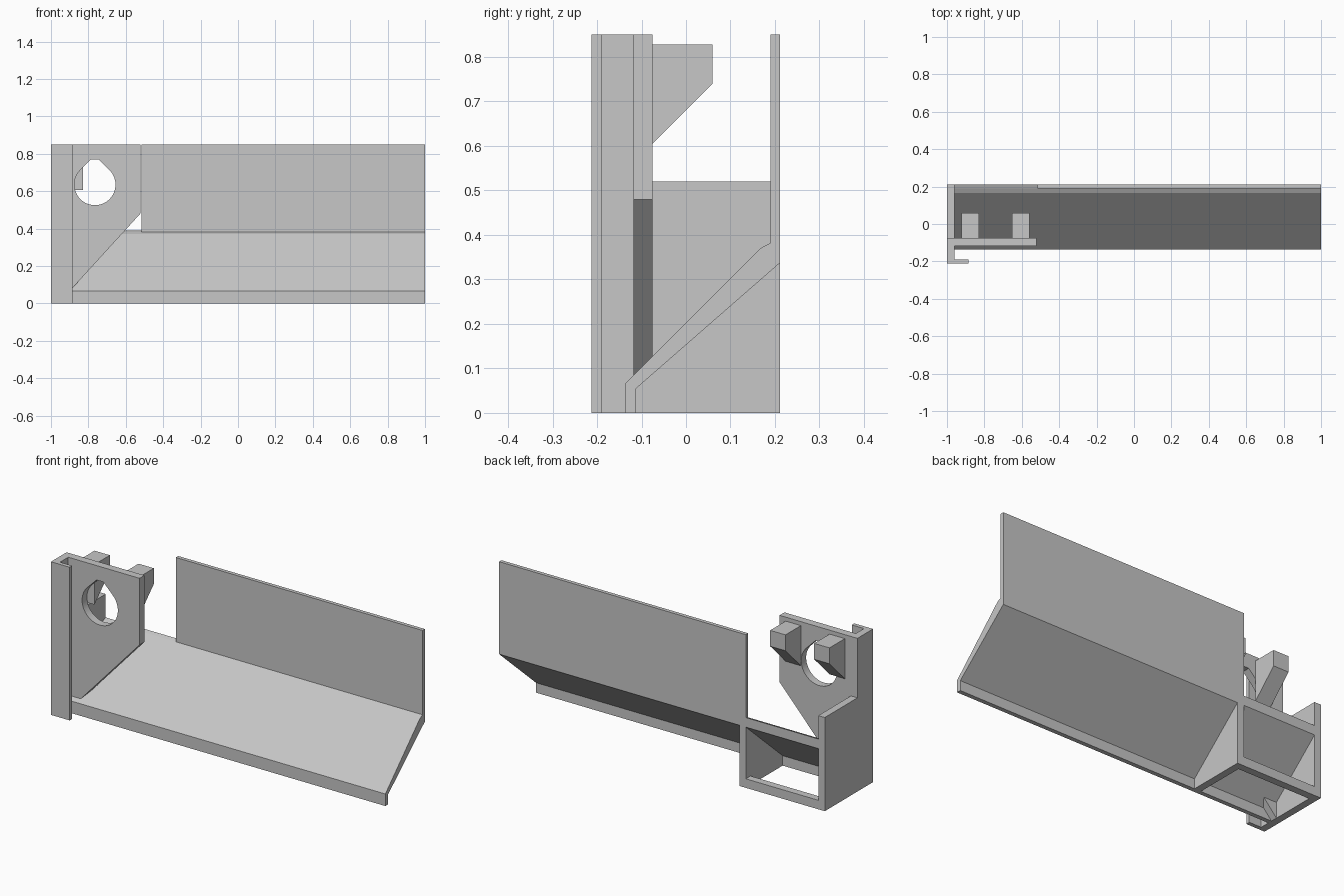
import bpy, bmesh, math

if "Cube" in bpy.data.objects:
    bpy.data.objects.remove(bpy.data.objects["Cube"])

grey = bpy.data.materials.new("light grey plastic")
grey.diffuse_color = (0.57, 0.57, 0.57, 1)
grey.use_nodes = True
grey.node_tree.nodes["Principled BSDF"].inputs["Base Color"].default_value = grey.diffuse_color


def extrude(name, profile, axis, lo, hi):
    """Solid from a 2D profile: (y, z) points along 'x', or (x, z) points along 'y'."""
    def place(p, d):
        return (d, p[0], p[1]) if axis == 'x' else (p[0], d, p[1])
    bm = bmesh.new()
    face = bm.faces.new([bm.verts.new(place(p, lo)) for p in profile])
    moved = bmesh.ops.extrude_face_region(bm, geom=[face])['geom']
    shift = (hi - lo, 0, 0) if axis == 'x' else (0, hi - lo, 0)
    bmesh.ops.translate(bm, vec=shift,
                        verts=[g for g in moved if isinstance(g, bmesh.types.BMVert)])
    bmesh.ops.recalc_face_normals(bm, faces=bm.faces)
    mesh = bpy.data.meshes.new(name)
    bm.to_mesh(mesh)
    bm.free()
    mesh.materials.append(grey)
    ob = bpy.data.objects.new(name, mesh)
    bpy.context.collection.objects.link(ob)
    return ob


def rect(a0, a1, b0, b1):
    return [(a0, b0), (a1, b0), (a1, b1), (a0, b1)]


LEFT, WALL, BOX = -1.0, -0.96, -0.515   # outer side, inner side, start of back panel
BACK = 0.211

# Stepped side wall and the narrow front flange folded from it
extrude("side_wall", [(-0.212, 0), (BACK, 0), (BACK, 0.52), (-0.075, 0.52),
                      (-0.075, 0.85), (-0.212, 0.85)], 'x', LEFT, WALL)
extrude("front_flange", rect(-0.212, -0.19, 0, 0.85), 'x', WALL, -0.885)

# Sloping tray with front lip
extrude("tray", [(-0.136, 0), (-0.112, 0), (-0.112, 0.055), (BACK, 0.337),
                 (BACK, 0.39), (0.19, 0.382), (0.167, 0.37), (-0.136, 0.067)],
        'x', WALL, 1.0)

# Tall back panel
extrude("back_panel", rect(0.19, BACK, 0.382, 0.85), 'x', BOX, 1.0)

# Open base box under the tray: wedge wall and lower back rail
extrude("wedge_wall", [(-0.112, 0), (BACK, 0), (BACK, 0.337), (-0.112, 0.055)],
        'x', BOX, -0.475)
extrude("lower_back_rail", rect(0.17, BACK, 0, 0.05), 'x', WALL, BOX)

# Mounting plate with a sloping underside
plate = extrude("mounting_plate", [(WALL, 0), (-0.522, 0.48), (-0.522, 0.85), (WALL, 0.85)],
                'y', -0.118, -0.075)

# Teardrop hole with flattened tip
cx, cz, r, tip = -0.765, 0.635, 0.11, 0.77
half = r * math.sqrt(2) - (tip - cz)
steps = 40
arc = [(cx + r * math.cos(a), cz + r * math.sin(a))
       for a in (math.radians(135 + 270 * i / steps) for i in range(steps + 1))]
cutter = extrude("hole_cutter", arc + [(cx + half, tip), (cx - half, tip)], 'y', -0.3, 0.1)
cutter.hide_render = True
cut = plate.modifiers.new("hole", 'BOOLEAN')
cut.operation, cut.solver, cut.object = 'DIFFERENCE', 'EXACT', cutter
bpy.context.view_layer.objects.active = plate
bpy.ops.object.modifier_apply(modifier=cut.name)
bpy.data.objects.remove(cutter)
bpy.ops.object.select_all(action='DESELECT')
plate.select_set(True)
bpy.ops.object.shade_smooth_by_angle(angle=math.radians(30))

# Pair of support brackets behind the plate
for side, x in (("left", -0.923), ("right", -0.653)):
    extrude(side + "_bracket", [(-0.075, 0.605), (0.06, 0.74), (0.06, 0.828), (-0.075, 0.828)],
            'x', x, x + 0.094)
